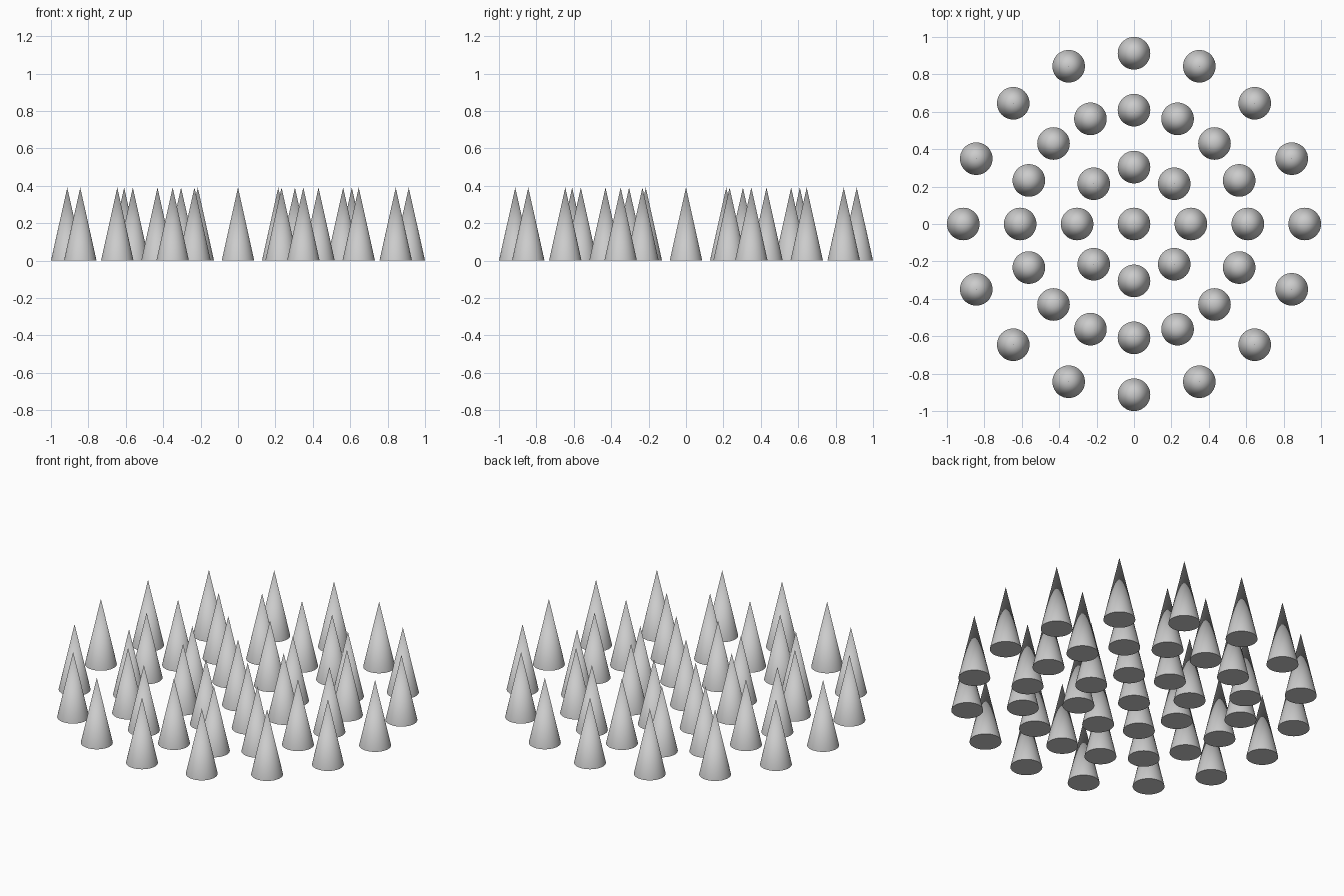
import bpy, math

if "Cube" in bpy.data.objects:
    bpy.data.objects.remove(bpy.data.objects["Cube"])

RADIUS, HEIGHT, SPACING, SIDES = 0.087, 0.391, 0.3043, 64


def add_cone(name, x, y):
    bpy.ops.mesh.primitive_cone_add(vertices=SIDES, radius1=RADIUS, radius2=0,
                                    depth=HEIGHT, location=(x, y, HEIGHT / 2))
    bpy.context.object.name = name
    bpy.ops.object.shade_smooth_by_angle(angle=math.radians(40))


# Centre cone
add_cone("centre_cone", 0, 0)

# Three concentric rings of cones
for ring, count in enumerate((8, 16, 16), start=1):
    for i in range(count):
        a = 2 * math.pi * i / count
        add_cone(f"ring_{ring}_cone_{i + 1}",
                 ring * SPACING * math.cos(a), ring * SPACING * math.sin(a))
